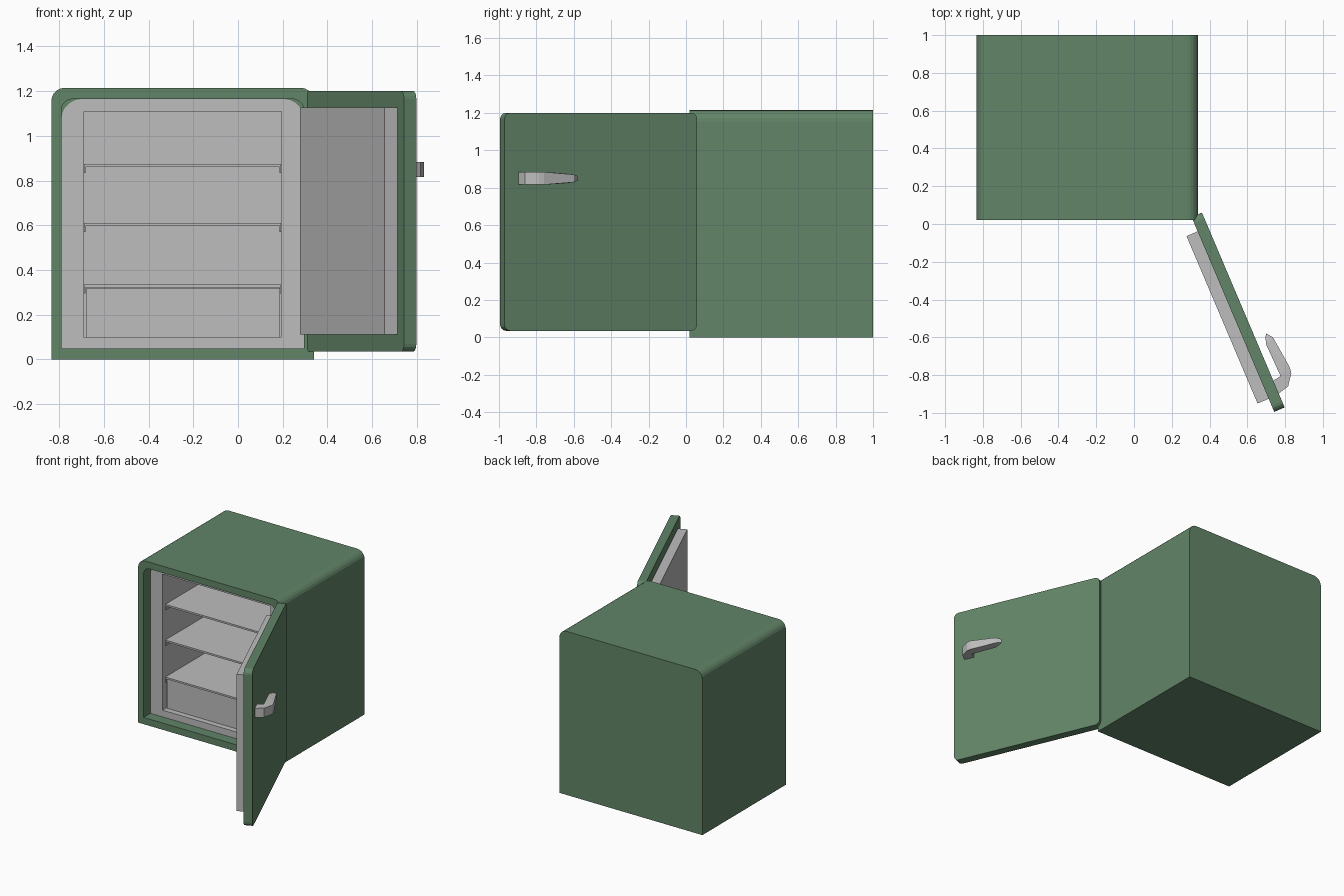
import bpy, bmesh, math
from mathutils import Matrix

if "Cube" in bpy.data.objects:
    bpy.data.objects.remove(bpy.data.objects["Cube"], do_unlink=True)


def material(name, rgb):
    mat = bpy.data.materials.new(name)
    mat.use_nodes = True
    mat.diffuse_color = (*rgb, 1)
    mat.node_tree.nodes["Principled BSDF"].inputs["Base Color"].default_value = (*rgb, 1)
    return mat


GREEN = material("muted green", (0.122, 0.235, 0.138))
GREY = material("light grey", (0.51, 0.51, 0.51))


def finish(bm, name, mat, matrix=None):
    bmesh.ops.recalc_face_normals(bm, faces=bm.faces)
    mesh = bpy.data.meshes.new(name)
    bm.to_mesh(mesh)
    bm.free()
    mesh.materials.append(mat)
    obj = bpy.data.objects.new(name, mesh)
    bpy.context.collection.objects.link(obj)
    if matrix:
        obj.matrix_world = matrix
    return obj


def box(name, mat, x, y, z, matrix=None, radius=0):
    """Box from ranges; radius rounds the edges running along y."""
    bm = bmesh.new()
    bmesh.ops.create_cube(bm, size=1)
    for v in bm.verts:
        v.co = [r[0] if c < 0 else r[1] for c, r in zip(v.co, (x, y, z))]
    if radius:
        edges = [e for e in bm.edges if abs(e.verts[0].co.y - e.verts[1].co.y) > 1e-5]
        bmesh.ops.bevel(bm, geom=edges, offset=radius, segments=4, profile=0.5, affect='EDGES')
    return finish(bm, name, mat, matrix)


def arch(x0, x1, z0, z1, r, steps=5):
    """Rectangle outline with rounded top corners."""
    pts = [(x0, z0), (x1, z0)]
    for cx, start in ((x1 - r, 0), (x0 + r, math.pi / 2)):
        for i in range(steps + 1):
            a = start + i * math.pi / 2 / steps
            pts.append((cx + r * math.cos(a), z1 - r + r * math.sin(a)))
    return pts


def loft(name, mat, sections, cap_start=False, cap_end=False):
    """Join outlines placed at successive depths."""
    bm = bmesh.new()
    rings = [[bm.verts.new((x, y, z)) for x, z in pts] for pts, y in sections]
    for a, b in zip(rings, rings[1:]):
        for i in range(len(a)):
            j = (i + 1) % len(a)
            bm.faces.new((a[i], a[j], b[j], b[i]))
    if cap_start:
        bm.faces.new(rings[0])
    if cap_end:
        bm.faces.new(rings[-1])
    return finish(bm, name, mat)


# Cabinet shell with a recessed rim
outer = arch(-0.835, 0.34, 0, 1.215, 0.06)
rim = arch(-0.79, 0.295, 0.05, 1.165, 0.05)
seat = arch(-0.79, 0.295, 0.05, 1.165, 0.09)
cavity = arch(-0.69, 0.195, 0.10, 1.11, 0.003)
FRONT, RECESS, BACK = 0.02, 0.10, 0.93
loft("cabinet_shell", GREEN,
     [(outer, 1.0), (outer, FRONT), (rim, FRONT), (rim, RECESS), (seat, RECESS)], cap_start=True)

# Inner liner: flat surround and hollow compartment (normals face into the hollow)
liner = loft("inner_liner", GREY, [(seat, RECESS), (cavity, RECESS), (cavity, BACK)], cap_end=True)
back = max(liner.data.polygons, key=lambda p: len(p.vertices))
if back.normal.y > 0:
    liner.data.flip_normals()

# Shelves with small side rails, and the bottom drawer
for n, top in enumerate((0.335, 0.61, 0.875), 1):
    box(f"shelf_{n}", GREY, (-0.688, 0.193), (0.13, BACK), (top - 0.013, top))
    for side, x in (("right", -0.688), ("left", 0.186)):
        box(f"shelf_rail_{n}_{side}", GREY, (x, x + 0.007), (0.13, BACK), (top - 0.04, top - 0.013))
box("drawer", GREY, (-0.68, 0.187), (0.14, BACK - 0.01), (0.101, 0.318))

# Open door: local x runs from hinge to free edge, local y points outward
hinge = Matrix.Translation((0.36, 0.06, 0)) @ Matrix.Rotation(math.radians(-67), 4, 'Z')
box("door", GREEN, (0, 1.12), (-0.06, 0), (0.035, 1.20), hinge, radius=0.035)
box("door_liner", GREY, (0.082, 1.045), (-0.124, -0.06), (0.112, 1.127), hinge)

# Handle: hooked lever that thins towards its tip
lever = [(0.722, 0.063), (0.754, 0.088), (0.937, 0.108), (0.967, 0.103), (1.025, 0.06),
         (1.04, -0.002), (0.966, -0.002), (0.959, 0.045), (0.777, 0.04), (0.738, 0.051)]
bm = bmesh.new()
low, high = [[bm.verts.new((u, n, 0.85 + s * min(0.034, 0.012 + 0.25 * (u - 0.72))))
              for u, n in lever] for s in (-1, 1)]
for i in range(len(lever)):
    j = (i + 1) % len(lever)
    bm.faces.new((low[i], low[j], high[j], high[i]))
caps = [bm.faces.new(low), bm.faces.new(high)]
bmesh.ops.triangulate(bm, faces=caps)
finish(bm, "door_handle", GREY, hinge)
